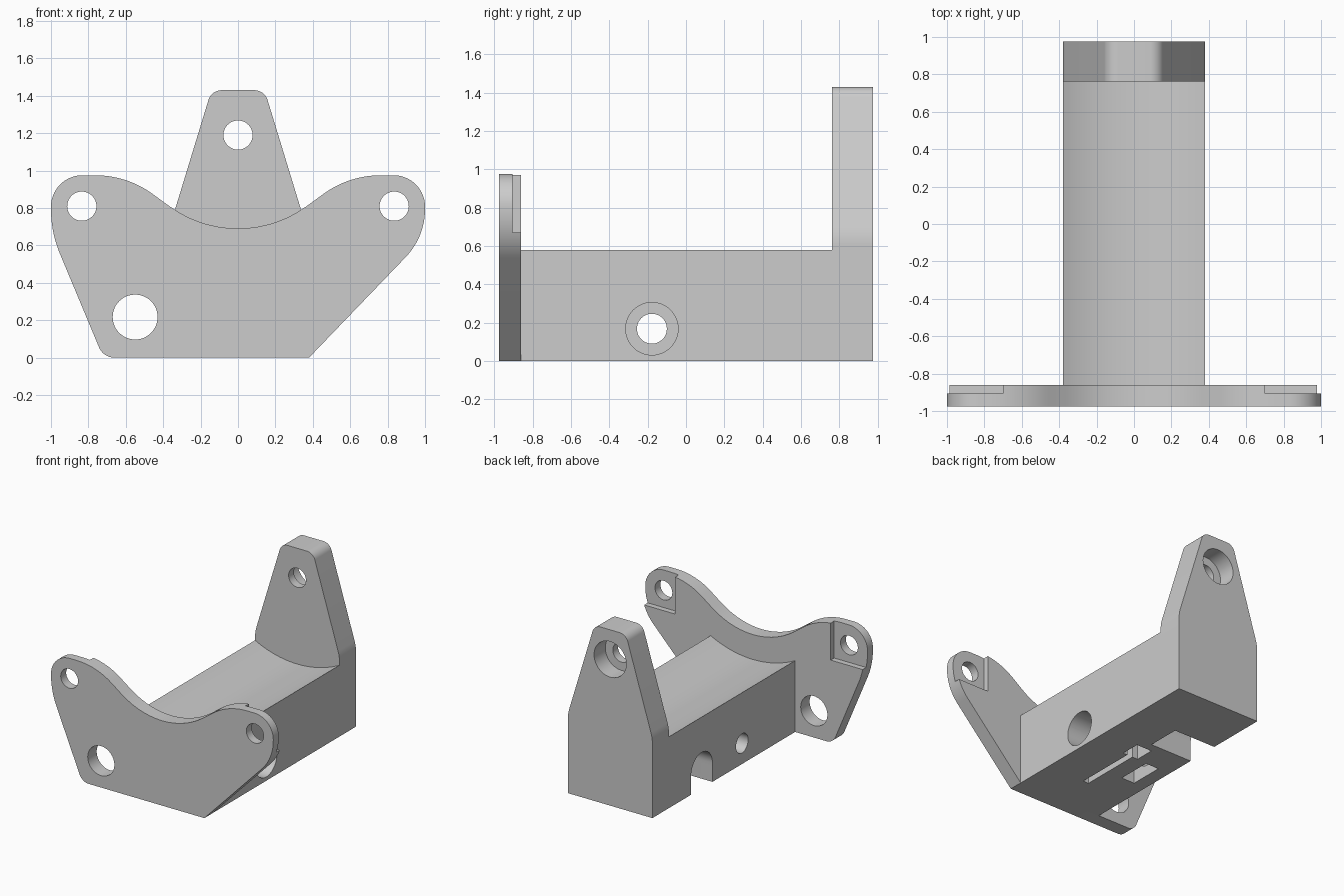
import bpy
import bmesh
import math
from mathutils import Vector

if "Cube" in bpy.data.objects:
    bpy.data.objects.remove(bpy.data.objects["Cube"])

grey = bpy.data.materials.new("plain_grey")
grey.use_nodes = True
COLOUR = (0.604, 0.604, 0.604, 1)
grey.diffuse_color = COLOUR
grey.node_tree.nodes["Principled BSDF"].inputs["Base Color"].default_value = COLOUR


def rounded(corners, steps=14):
    """Outline through (x, z, radius) corners, with each corner filleted."""
    points = []
    for i, (x, z, r) in enumerate(corners):
        here = Vector((x, z))
        if r == 0:
            points.append(here)
            continue
        to_prev = (Vector(corners[i - 1][:2]) - here).normalized()
        to_next = (Vector(corners[(i + 1) % len(corners)][:2]) - here).normalized()
        half = to_prev.angle(to_next) / 2
        middle = (to_prev + to_next).normalized()
        centre = here + middle * (r / math.sin(half))
        start = here + to_prev * (r / math.tan(half)) - centre
        end = here + to_next * (r / math.tan(half)) - centre
        sweep = math.pi - 2 * half
        for k in range(steps + 1):
            t = k / steps
            a, b = math.sin((1 - t) * sweep), math.sin(t * sweep)
            points.append(centre + (start * a + end * b) / math.sin(sweep))
    return points


def extrude(name, outline, y0, y1):
    """Solid from an anticlockwise x-z outline swept along y."""
    bm = bmesh.new()
    front = [bm.verts.new((p[0], y0, p[1])) for p in outline]
    back = [bm.verts.new((p[0], y1, p[1])) for p in outline]
    bm.faces.new(front)
    bm.faces.new(back[::-1])
    for i in range(len(front)):
        bm.faces.new((front[i], front[i - 1], back[i - 1], back[i]))
    mesh = bpy.data.meshes.new(name)
    bm.to_mesh(mesh)
    bm.free()
    mesh.materials.append(grey)
    obj = bpy.data.objects.new(name, mesh)
    bpy.context.collection.objects.link(obj)
    return obj


def cut(target, cutter):
    """Subtract the helper from the part and discard it."""
    cutter.hide_render = True
    cutter.data.materials.append(grey)
    mod = target.modifiers.new("cut", "BOOLEAN")
    mod.operation = "DIFFERENCE"
    mod.solver = "EXACT"
    mod.object = cutter
    bpy.ops.object.select_all(action="DESELECT")
    bpy.context.view_layer.objects.active = target
    target.select_set(True)
    bpy.ops.object.modifier_apply(modifier=mod.name)
    bpy.data.objects.remove(cutter)


def drill(target, axis, centre, radius, length):
    turn = (0, math.pi / 2, 0) if axis == "x" else (math.pi / 2, 0, 0)
    bpy.ops.mesh.primitive_cylinder_add(vertices=48, radius=radius, depth=length,
                                        location=centre, rotation=turn)
    cut(target, bpy.context.object)


def pocket(target, low, high):
    low, high = Vector(low), Vector(high)
    bpy.ops.mesh.primitive_cube_add(size=1, location=(low + high) / 2)
    box = bpy.context.object
    box.scale = high - low
    bpy.context.view_layer.update()
    cut(target, box)


# Front plate with two ears, a saddle dip and one chamfered side
plate = extrude("front_plate", rounded([
    (-0.72, 0, 0.09), (0.38, 0, 0), (1, 0.645, 0.37), (1, 0.975, 0.168),
    (0.594, 0.975, 0.52), (0, 0.543, 0.623), (-0.594, 0.975, 0.52),
    (-1, 0.975, 0.168), (-1, 0.67, 0.62)]), -0.975, -0.86)
for side in (-1, 1):
    drill(plate, "y", (side * 0.835, -0.92, 0.81), 0.078, 0.5)
    inner, outer = sorted((side * 0.7, side * 1.2))
    pocket(plate, (inner, -0.905, 0.67), (outer, -0.7, 1.2))
drill(plate, "y", (-0.55, -0.92, 0.217), 0.12, 0.5)

# Long body with a hollow cradle along its top
RADIUS, AXIS_Z, HALF = 0.83, 1.318, 0.38
reach = math.asin(HALF / RADIUS)
cradle = [(-HALF, 0), (HALF, 0)]
for k in range(25):
    a = reach * (1 - k / 12)
    cradle.append((RADIUS * math.sin(a), AXIS_Z - RADIUS * math.cos(a)))
body = extrude("cradle_body", cradle, -0.86, 0.762)

# Cross bolt hole, its counterbore and the nut slot from below
drill(body, "x", (0, -0.178, 0.168), 0.078, 2)
drill(body, "x", (0.43, -0.178, 0.168), 0.137, 0.6)
pocket(body, (-0.27, -0.32, -0.2), (-0.15, -0.04, 0.31))

# Arched notch on the right side
drill(body, "x", (-0.3, 0.34, 0.155), 0.137, 0.6)
pocket(body, (-0.6, 0.203, -0.2), (0, 0.477, 0.155))

# Narrow groove with a wider end in the underside
pocket(body, (-0.01, -0.54, -0.2), (0.04, 0, 0.17))
pocket(body, (-0.06, -0.03, -0.2), (0.08, 0.13, 0.25))

# Tall rear lug with a counterbored hole
lug = extrude("rear_lug", rounded([
    (-HALF, 0, 0), (HALF, 0, 0), (HALF, 0.65, 0.3), (0.142, 1.43, 0.075),
    (-0.142, 1.43, 0.075), (-HALF, 0.65, 0.3)]), 0.762, 0.975)
drill(lug, "y", (0, 0.85, 1.19), 0.078, 1)
drill(lug, "y", (0, 1.03, 1.19), 0.145, 0.4)

# Smooth curved walls, keep crisp edges
for part in (plate, body, lug):
    bpy.ops.object.select_all(action="DESELECT")
    bpy.context.view_layer.objects.active = part
    part.select_set(True)
    bpy.ops.object.shade_smooth_by_angle(angle=math.radians(25))
